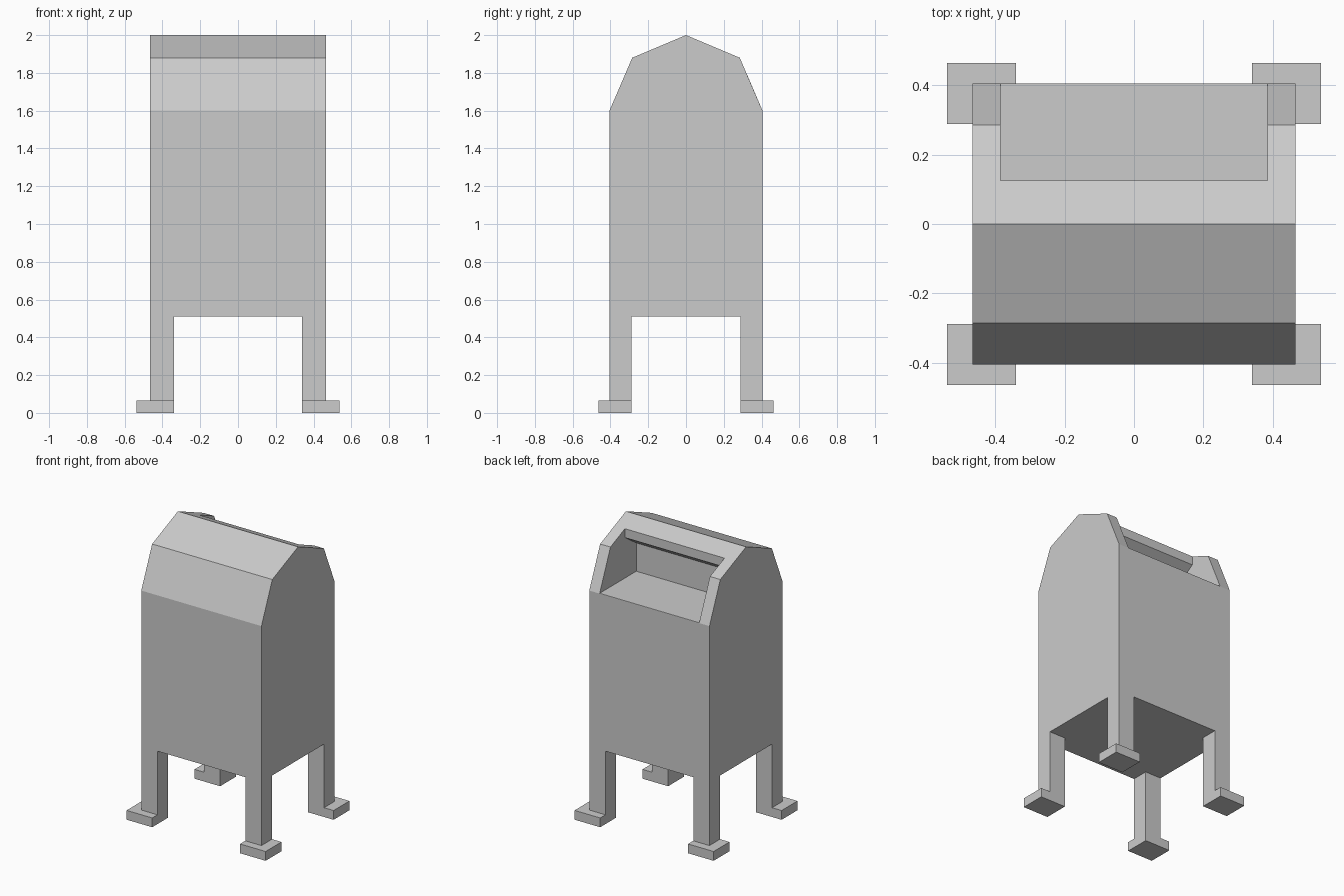
import bpy
import bmesh

if "Cube" in bpy.data.objects:
    bpy.data.objects.remove(bpy.data.objects["Cube"])


def extrude_profile(name, profile, half_width):
    """Extrude a (y, z) outline symmetrically along x."""
    bm = bmesh.new()
    face = bm.faces.new([bm.verts.new((-half_width, y, z)) for y, z in profile])
    ext = bmesh.ops.extrude_face_region(bm, geom=[face])
    verts = [g for g in ext["geom"] if isinstance(g, bmesh.types.BMVert)]
    bmesh.ops.translate(bm, verts=verts, vec=(2 * half_width, 0, 0))
    bmesh.ops.recalc_face_normals(bm, faces=bm.faces)
    mesh = bpy.data.meshes.new(name)
    bm.to_mesh(mesh)
    bm.free()
    obj = bpy.data.objects.new(name, mesh)
    bpy.context.collection.objects.link(obj)
    return obj


def corner_box(name, lo, hi):
    """Box given by two corners, mirrored to all four corners of the model."""
    bm = bmesh.new()
    bmesh.ops.create_cube(bm, size=1)
    for v in bm.verts:
        v.co = [(a + b) / 2 + c * (b - a) for a, b, c in zip(lo, hi, v.co)]
    mesh = bpy.data.meshes.new(name)
    bm.to_mesh(mesh)
    bm.free()
    obj = bpy.data.objects.new(name, mesh)
    bpy.context.collection.objects.link(obj)
    mirror = obj.modifiers.new("four_corners", 'MIRROR')
    mirror.use_axis = (True, True, False)
    mirror.use_mirror_merge = False
    return obj


# Bin body with faceted roof
body = extrude_profile("bin_body", [
    (-0.405, 0.51), (0.405, 0.51), (0.405, 1.6), (0.285, 1.88),
    (0, 2.0), (-0.285, 1.88), (-0.405, 1.6)], 0.465)

# Recessed opening in the back of the roof, with a sloping ceiling
cutter = extrude_profile("opening_cutter", [
    (0, 1.602), (0.6, 1.602), (0.6, 2.2), (0.125, 2.2),
    (0.125, 1.885), (0, 1.80)], 0.385)
cutter.hide_render = True
cutter.hide_viewport = True
cut = body.modifiers.new("opening", 'BOOLEAN')
cut.operation = 'DIFFERENCE'
cut.solver = 'EXACT'
cut.object = cutter

# Legs flush with the body, standing on wider feet
corner_box("legs", (0.34, 0.288, 0.065), (0.465, 0.405, 0.51))
corner_box("feet", (0.34, 0.288, 0.0), (0.538, 0.463, 0.065))
